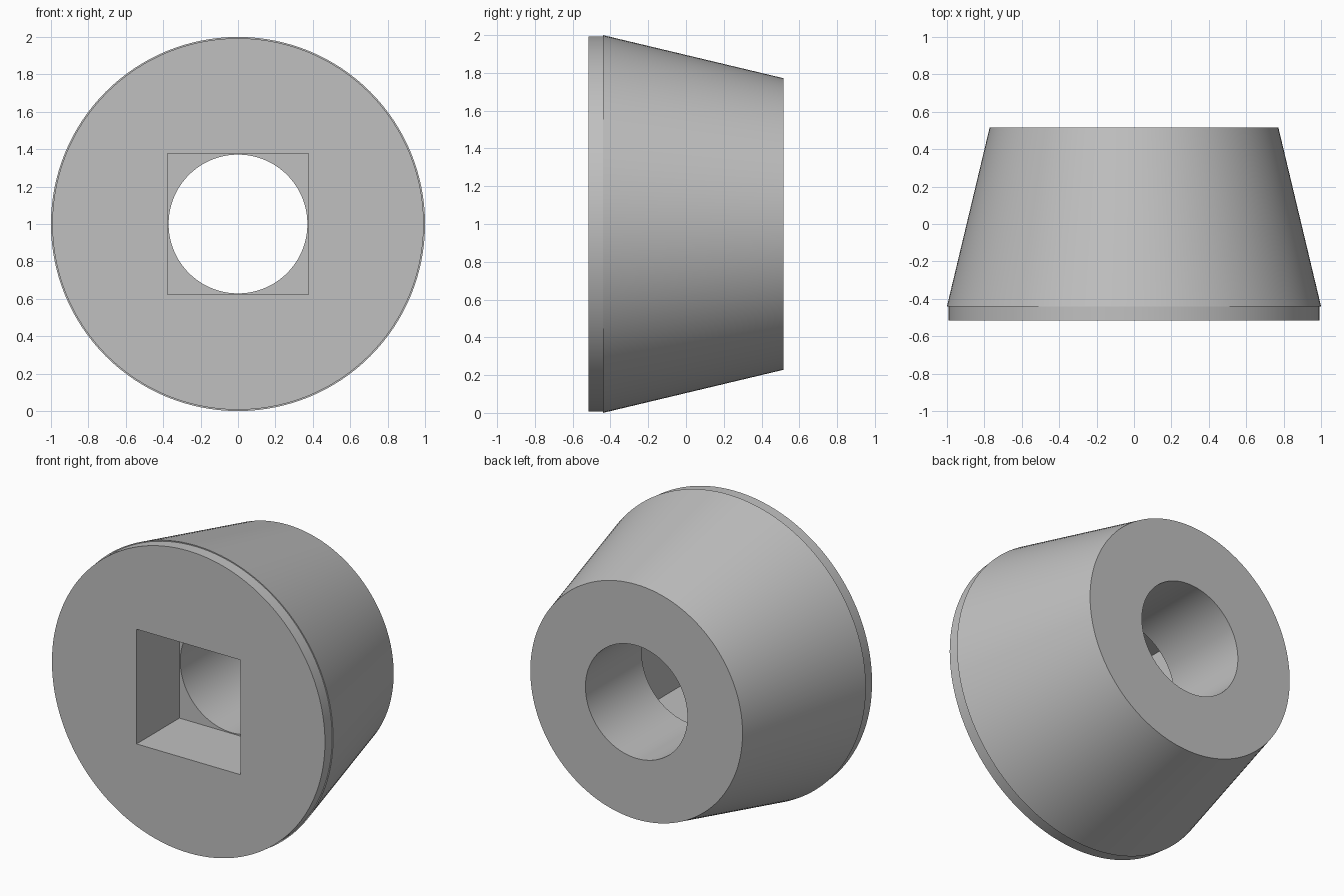
import bpy
import bmesh
from math import cos, sin, tau, radians

cube = bpy.data.objects.get("Cube")
if cube:
    bpy.data.objects.remove(cube, do_unlink=True)

SEGMENTS = 128

# Single grey material
grey = bpy.data.materials.new("plain_grey")
grey.use_nodes = True
colour = (0.53, 0.53, 0.53, 1)
grey.diffuse_color = colour
grey.node_tree.nodes["Principled BSDF"].inputs["Base Color"].default_value = colour


def ring(bm, y, size, square=False):
    """Closed ring around the y axis: a circle, or a square of the same half-width."""
    verts = []
    for i in range(SEGMENTS):
        c, s = cos(tau * i / SEGMENTS), sin(tau * i / SEGMENTS)
        r = size / max(abs(c), abs(s)) if square else size
        verts.append(bm.verts.new((r * c, y, 1 + r * s)))
    return verts


# Cross-section from the front rim, round the back, through the bore to the pocket
bm = bmesh.new()
FRONT, STEP, FLOOR, BACK = -0.515, -0.44, -0.07, 0.515
rings = [
    ring(bm, FRONT, 0.993),              # front rim
    ring(bm, STEP, 0.993),
    ring(bm, STEP, 1.0),                 # small lip
    ring(bm, BACK, 0.772),               # tapered body
    ring(bm, BACK, 0.371),               # round bore
    ring(bm, FLOOR, 0.371),
    ring(bm, FLOOR, 0.377, square=True), # square pocket
    ring(bm, FRONT, 0.377, square=True),
]
for a, b in zip(rings, rings[1:] + rings[:1]):
    for i in range(SEGMENTS):
        j = (i + 1) % SEGMENTS
        bm.faces.new((a[i], a[j], b[j], b[i]))
bmesh.ops.recalc_face_normals(bm, faces=bm.faces)

mesh = bpy.data.meshes.new("tapered_bushing")
bm.to_mesh(mesh)
bm.free()
mesh.materials.append(grey)
bushing = bpy.data.objects.new("tapered_bushing", mesh)
bpy.context.collection.objects.link(bushing)

# Smooth walls with crisp edges
bpy.ops.object.select_all(action="DESELECT")
bushing.select_set(True)
bpy.context.view_layer.objects.active = bushing
bpy.ops.object.shade_smooth_by_angle(angle=radians(30))
